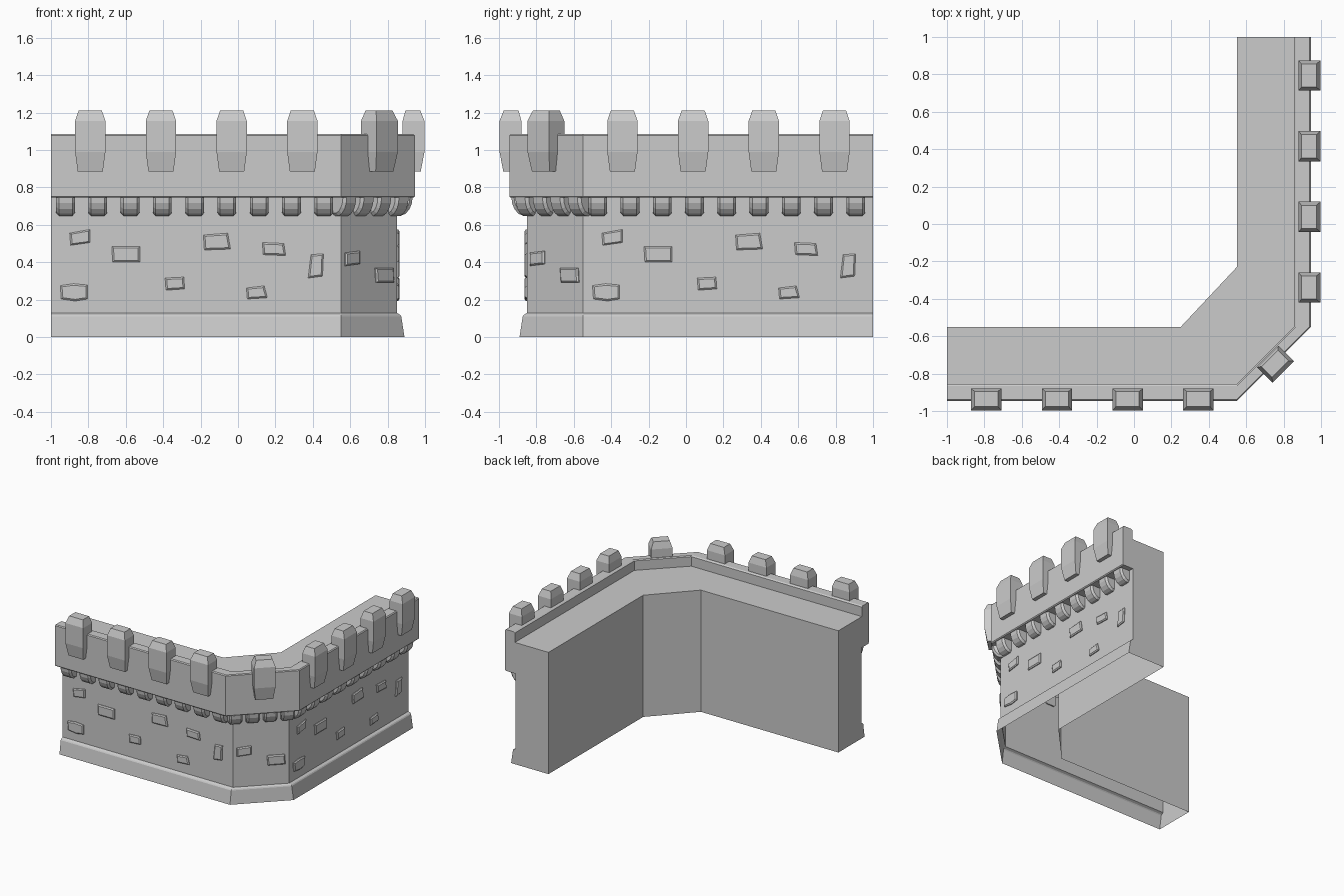
import bpy, bmesh, math
from mathutils import Matrix

if "Cube" in bpy.data.objects:
    bpy.data.objects.remove(bpy.data.objects["Cube"])

# Frames: local x runs along the wall, local -y points outwards
def front_side():
    return Matrix.Identity(4)

def right_side():
    return Matrix.Rotation(math.pi / 2, 4, 'Z') @ Matrix.Translation((0.45, 0, 0))

def corner_side(shift):
    return Matrix.Rotation(math.pi / 4, 4, 'Z') @ Matrix.Translation((0, -shift, 0))

def make(name, bm, frame=None):
    bmesh.ops.recalc_face_normals(bm, faces=bm.faces)
    me = bpy.data.meshes.new(name)
    bm.to_mesh(me)
    bm.free()
    ob = bpy.data.objects.new(name, me)
    bpy.context.collection.objects.link(ob)
    if frame:
        ob.matrix_world = frame
    return ob

def loft(bm, rings, closed=True):
    n = len(rings[0])
    for a, b in zip(rings, rings[1:]):
        for i in range(n if closed else n - 1):
            j = (i + 1) % n
            bm.faces.new((a[i], a[j], b[j], b[i]))

# Wall body: one profile swept round the chamfered corner, open underneath
def wall():
    bm = bmesh.new()
    outer = [(0.89, 0), (0.873, 0.11), (0.868, 0.118), (0.85, 0.128), (0.85, 0.745),
             (0.938, 0.745), (0.945, 0.752), (0.945, 1.078), (0.938, 1.085),
             (0.866, 1.085), (0.855, 1.078), (0.855, 1.0)]
    paths = [[(-1, -d, z), (0.55, -d, z), (d, -0.55, z), (d, 1, z)] for d, z in outer]
    paths += [[(-1, -0.55, z), (0.25, -0.55, z), (0.55, -0.23, z), (0.55, 1, z)]
              for z in (1.0, 0)]
    rows = [[bm.verts.new(p) for p in path] for path in paths]
    loft(bm, rows, closed=False)
    for end in (0, -1):
        bm.faces.new([r[end] for r in rows])
    make("wall", bm)

# Merlon: tapered block hung over the parapet
def merlon(frame, s):
    bm = bmesh.new()
    rings = []
    for z, half, front in ((0.885, 0.067, 0.977), (0.99, 0.081, 0.997),
                           (1.155, 0.081, 0.997), (1.21, 0.062, 0.975)):
        back = 0.895 if z > 1.2 else 0.88
        rings.append([bm.verts.new((s + x, -d, z)) for x, d in
                      ((-half, front), (half, front), (half, back), (-half, back))])
    loft(bm, rings)
    bm.faces.new(rings[0])
    bm.faces.new(rings[-1])
    make("merlon", bm, frame)

# Corbel: rounded bracket under the parapet, with chamfered sides
def corbel(frame, s):
    bm = bmesh.new()
    full = [(0.84, 0.746), (0.933, 0.746), (0.93, 0.715), (0.918, 0.685),
            (0.897, 0.66), (0.872, 0.648), (0.84, 0.648)]
    small = [(0.84, 0.746), (0.919, 0.746), (0.916, 0.72), (0.906, 0.695),
             (0.889, 0.674), (0.869, 0.663), (0.84, 0.663)]
    rings = [[bm.verts.new((s + x, -d, z)) for d, z in prof] for x, prof in
             ((-0.05, small), (-0.036, full), (0.036, full), (0.05, small))]
    loft(bm, rings)
    bm.faces.new(rings[0])
    bm.faces.new(rings[-1])
    make("corbel", bm, frame)

# Raised stone: irregular outline with a bevelled rim
def stone(frame, pts):
    bm = bmesh.new()
    cx = sum(p[0] for p in pts) / len(pts)
    cz = sum(p[1] for p in pts) / len(pts)
    w = max(p[0] for p in pts) - min(p[0] for p in pts)
    h = max(p[1] for p in pts) - min(p[1] for p in pts)
    rings = []
    for inset, d in ((0, 0.85), (0, 0.856), (0.009, 0.863)):
        kx, kz = 1 - 2 * inset / w, 1 - 2 * inset / h
        rings.append([bm.verts.new((cx + (x - cx) * kx, -d, cz + (z - cz) * kz))
                      for x, z in pts])
    loft(bm, rings)
    bm.faces.new(rings[-1])
    make("stone", bm, frame)

wall_stones = [
    [(-0.90, 0.555), (-0.79, 0.575), (-0.79, 0.505), (-0.895, 0.49)],
    [(-0.675, 0.485), (-0.525, 0.485), (-0.525, 0.40), (-0.67, 0.40)],
    [(-0.185, 0.545), (-0.055, 0.555), (-0.04, 0.47), (-0.18, 0.465)],
    [(0.13, 0.505), (0.245, 0.50), (0.255, 0.435), (0.135, 0.44)],
    [(0.39, 0.44), (0.457, 0.445), (0.452, 0.325), (0.375, 0.315)],
    [(-0.39, 0.315), (-0.29, 0.32), (-0.285, 0.257), (-0.385, 0.25)],
    [(0.045, 0.262), (0.14, 0.273), (0.157, 0.21), (0.05, 0.203)],
    [(-0.95, 0.275), (-0.88, 0.285), (-0.805, 0.278), (-0.805, 0.203),
     (-0.87, 0.192), (-0.945, 0.203)],
]
corner_stones = [
    [(-0.185, 0.45), (-0.075, 0.46), (-0.075, 0.39), (-0.185, 0.38)],
    [(0.043, 0.37), (0.178, 0.37), (0.184, 0.29), (0.05, 0.29)],
]

wall()
# Both straight arms carry the same details
for side in (front_side(), right_side()):
    for i in range(4):
        merlon(side, -0.79 + 0.378 * i)
    for i in range(9):
        corbel(side, -0.922 + 0.1725 * i)
    for pts in wall_stones:
        stone(side, pts)

# Chamfered corner details
merlon(corner_side(0.126), 0.005)
for i in range(4):
    corbel(corner_side(0.122), -0.198 + 0.132 * i)
for pts in corner_stones:
    stone(corner_side(0.14), pts)
